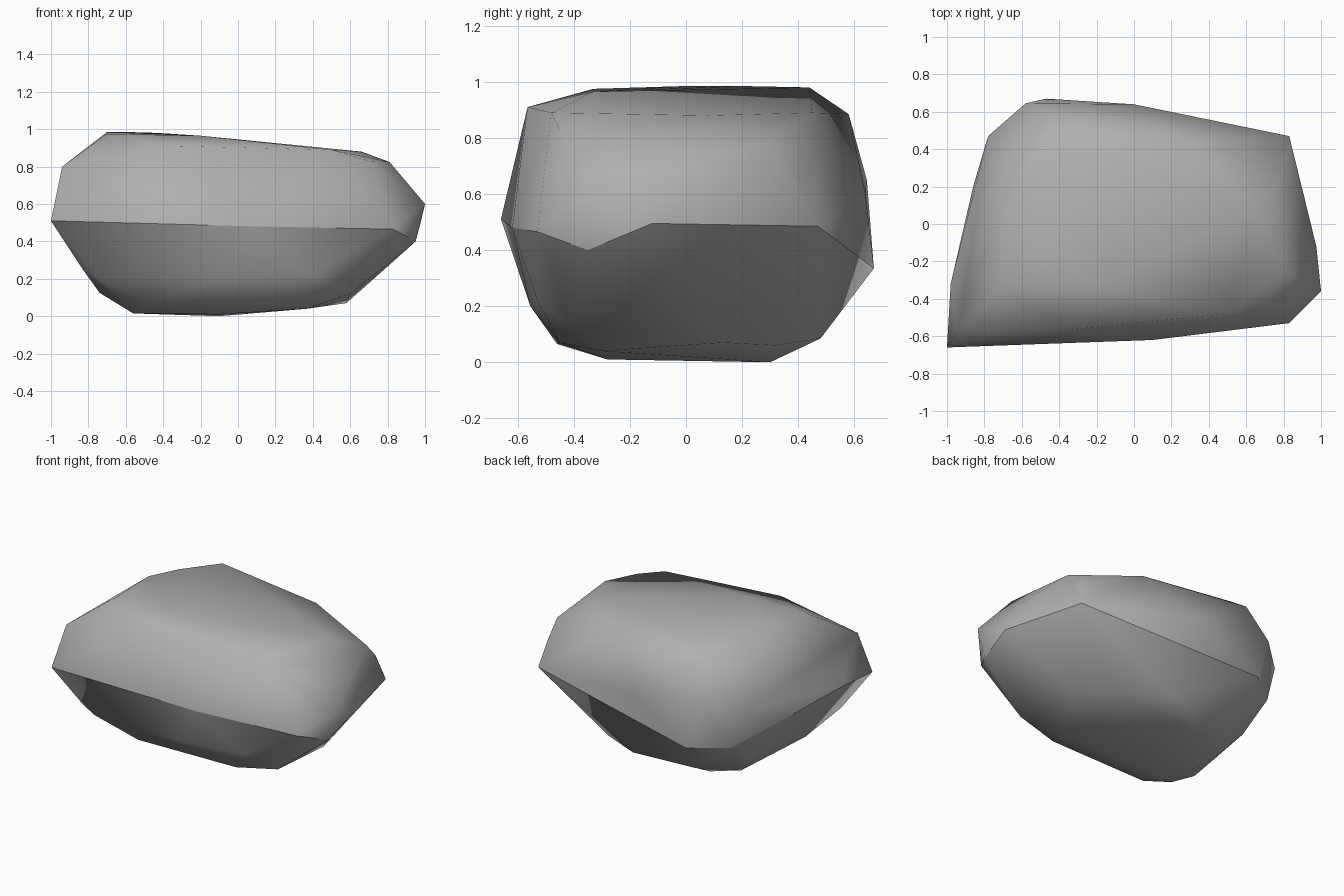
import bpy
import bmesh

default_cube = bpy.data.objects.get("Cube")
if default_cube:
    bpy.data.objects.remove(default_cube, do_unlink=True)

# Flat resting face and the chamfer around it
underside = [
    (-.56, -.28, .015), (-.56, .18, .015), (-.4, .3, .01), (-.1, .3, 0),
    (-.1, -.28, .01), (.37, -.3, .04), (.38, .32, .06), (.58, .13, .07),
    (.6, -.41, .12), (-.46, -.46, .065), (.3, -.45, .07),
    (-.74, -.28, .125), (.08, .48, .085), (-.4, .47, .1),
]
# Sloping lower flanks
flanks = [
    (-.83, -.55, .25), (-.74, -.55, .2), (-.1, -.555, .2), (.4, -.53, .22),
    (-.68, .27, .165),
]
# Sharp ridge running around the widest part
waist = [
    (-1, -.66, .51), (.1, -.62, .48), (.83, -.53, .465), (.95, -.35, .4),
    (.975, -.12, .495), (.83, .47, .485), (-.47, .67, .335), (-.7, .49, .33),
    (-.86, .2, .44), (-.98, -.32, .52),
]
# Rounded upper flanks
shoulder = [
    (1, -.36, .6), (-.94, -.58, .8), (-.35, -.565, .91), (.5, -.48, .89),
    (.7, -.45, .83), (.8, .3, .78), (.8, .4, .67), (-.45, .58, .885),
    (-.58, .645, .65), (0, .64, .6), (-.78, .47, .6),
]
# Gently tilted top
crown = [
    (-.7, -.33, .975), (-.7, 0, .985), (-.6, .2, .985), (-.43, .44, .98),
    (-.2, -.33, .965), (.3, .45, .89), (.66, .08, .88), (.81, -.25, .825),
]


def make_material(name, colour):
    """One plain colour, shown in the viewport and in a render."""
    material = bpy.data.materials.new(name)
    material.use_nodes = True
    material.diffuse_color = colour
    shader = material.node_tree.nodes["Principled BSDF"]
    shader.inputs["Base Color"].default_value = colour
    shader.inputs["Roughness"].default_value = .9
    return material


def make_boulder(name, groups, ridge, material):
    """Wrap a skin around the corner points and crease only the ridge."""
    bm = bmesh.new()
    for group in groups:
        for corner in group:
            bm.verts.new(corner)
    ridge_verts = {bm.verts.new(corner) for corner in ridge}

    hull = bmesh.ops.convex_hull(bm, input=bm.verts[:])
    loose = set(hull["geom_interior"]) | set(hull["geom_unused"])
    loose = [item for item in loose if isinstance(item, bmesh.types.BMVert)]
    ridge_verts -= set(loose)
    bmesh.ops.delete(bm, geom=loose, context="VERTS")
    bmesh.ops.recalc_face_normals(bm, faces=bm.faces[:])

    for face in bm.faces:
        face.smooth = True
    for edge in bm.edges:
        edge.smooth = not ridge_verts.issuperset(edge.verts)

    mesh = bpy.data.meshes.new(name)
    bm.to_mesh(mesh)
    bm.free()
    mesh.materials.append(material)
    boulder = bpy.data.objects.new(name, mesh)
    bpy.context.collection.objects.link(boulder)
    return boulder


stone_grey = make_material("stone grey", (.43, .43, .43, 1))
make_boulder("boulder", [underside, flanks, shoulder, crown], waist, stone_grey)
